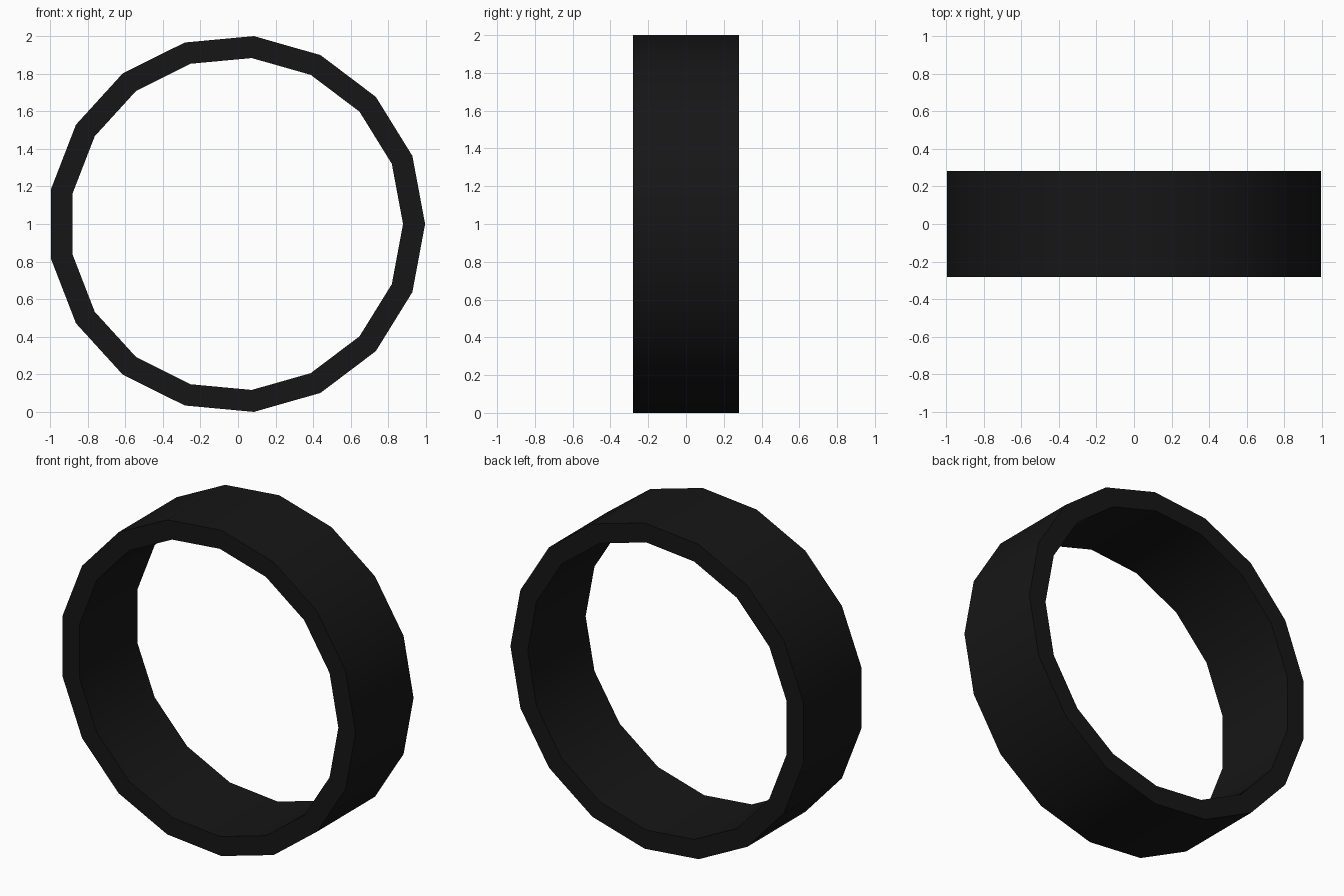
import bpy, bmesh, math
from mathutils import Matrix, Vector

if "Cube" in bpy.data.objects:
    bpy.data.objects.remove(bpy.data.objects["Cube"])

SIDES = 17
OUTER, INNER, HALF_WIDTH = 1.0043, 0.887, 0.281
CENTRE = Vector((-0.0085, 0, 1))

# Ring: a rectangular section revolved around the y axis
bm = bmesh.new()
section = [(INNER, -HALF_WIDTH), (OUTER, -HALF_WIDTH), (OUTER, HALF_WIDTH), (INNER, HALF_WIDTH)]
verts = [bm.verts.new((r, y, 0)) for r, y in section]
edges = [bm.edges.new((verts[i], verts[(i + 1) % 4])) for i in range(4)]
bmesh.ops.spin(bm, geom=verts + edges, cent=(0, 0, 0), axis=(0, 1, 0),
               angle=math.tau, steps=SIDES, use_merge=True)
bmesh.ops.remove_doubles(bm, verts=bm.verts, dist=1e-4)
bmesh.ops.recalc_face_normals(bm, faces=bm.faces)
bm.transform(Matrix.Translation(CENTRE))

mesh = bpy.data.meshes.new("ring_band")
bm.to_mesh(mesh)
bm.free()
ring = bpy.data.objects.new("ring_band", mesh)
bpy.context.collection.objects.link(ring)

# Black finish
black = bpy.data.materials.new("black")
black.diffuse_color = (0.008, 0.008, 0.008, 1)
black.use_nodes = True
black.node_tree.nodes["Principled BSDF"].inputs["Base Color"].default_value = black.diffuse_color
mesh.materials.append(black)

# Smooth walls, crisp rims
bpy.context.view_layer.objects.active = ring
ring.select_set(True)
bpy.ops.object.shade_smooth_by_angle(angle=math.radians(30))
